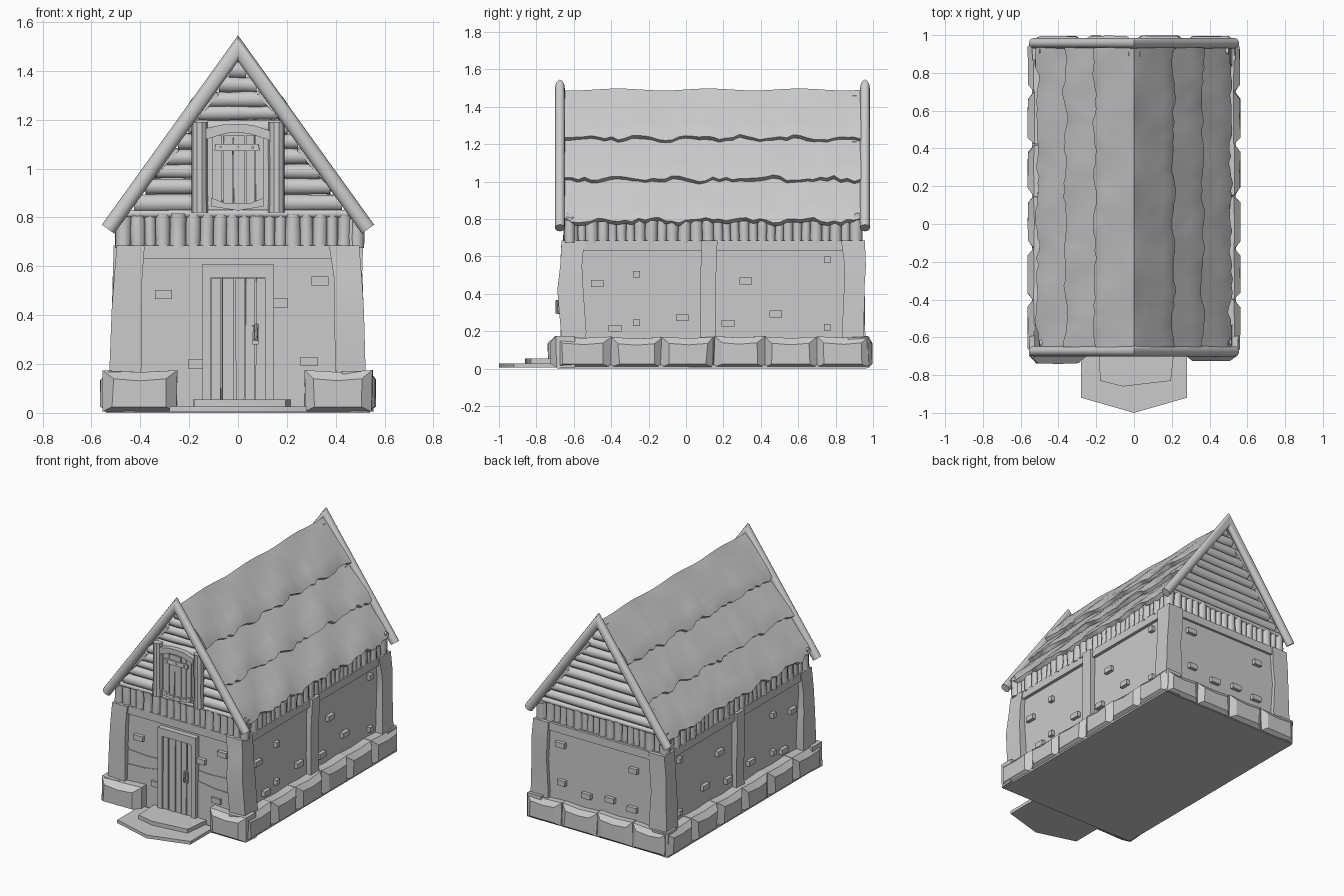
import bpy, bmesh, math, random
from mathutils import Vector

if "Cube" in bpy.data.objects:
    bpy.data.objects.remove(bpy.data.objects["Cube"])

random.seed(4)
SLOPE = Vector((0.584, 0, -0.812))    # down the right-hand roof side
NORMAL = Vector((0.812, 0, 0.584))


def jit(a):
    return random.uniform(-a, a)


def loft(bm, rings):
    """Closed skin through rings of equal point count."""
    vs = [[bm.verts.new(p) for p in r] for r in rings]
    n = len(vs[0])
    for a, b in zip(vs, vs[1:]):
        for i in range(n):
            bm.faces.new((a[i], a[(i + 1) % n], b[(i + 1) % n], b[i]))
    bm.faces.new(vs[0])
    bm.faces.new(vs[-1])


def box(bm, x0, x1, y0, y1, z0, z1, j=0.0):
    loft(bm, [[(x + jit(j), y + jit(j), z) for x, y in
               ((x0, y0), (x1, y0), (x1, y1), (x0, y1))] for z in (z0, z1)])


def log(bm, a, b, r, n=10, wobble=0.0):
    a, b = Vector(a), Vector(b)
    q = (b - a).to_track_quat('Z', 'Y')
    rings = []
    for t in (0, 0.35, 0.7, 1):
        c, rr = a.lerp(b, t), r * (1 + jit(wobble))
        rings.append([c + q @ Vector((rr * math.cos(2 * math.pi * k / n),
                                      rr * math.sin(2 * math.pi * k / n), 0)) for k in range(n)])
    loft(bm, rings)


def prism(bm, pts, vec):
    pts = [Vector(p) for p in pts]
    loft(bm, [pts, [p + Vector(vec) for p in pts]])


def part(name, build, angle=35):
    bm = bmesh.new()
    build(bm)
    bmesh.ops.recalc_face_normals(bm, faces=bm.faces)
    me = bpy.data.meshes.new(name)
    bm.to_mesh(me)
    bm.free()
    ob = bpy.data.objects.new(name, me)
    bpy.context.collection.objects.link(ob)
    bpy.ops.object.select_all(action='DESELECT')
    ob.select_set(True)
    bpy.context.view_layer.objects.active = ob
    bpy.ops.object.shade_smooth_by_angle(angle=math.radians(angle))


# Main walls with gable core, floor and top rim
def walls(bm):
    prism(bm, [(-.47, -.635, .01), (.47, -.635, .01), (.47, -.635, .69), (-.47, -.635, .69)], (0, 1.565, 0))
    prism(bm, [(-.46, -.6, .68), (.46, -.6, .68), (.46, -.6, .76), (0, -.6, 1.41), (-.46, -.6, .76)], (0, 1.49, 0))
    box(bm, -.54, .54, -.69, .965, 0, .02)
    box(bm, -.492, .492, -.652, .947, .63, .685)
    for s in (-1, 1):    # uneven plaster bands beside the door
        prism(bm, [(s * .14, -.645, .02), (s * .4, -.645, .02), (s * .4, -.645, .28),
                   (s * .27, -.645, .285), (s * .14, -.645, .305)], (0, .03, 0))
        prism(bm, [(s * .14, -.64, .02), (s * .4, -.64, .02), (s * .4, -.64, .38),
                   (s * .25, -.64, .37), (s * .14, -.64, .375)], (0, .03, 0))


# Leaning corner pillars and middle side posts
def pillars(bm):
    for sx in (-1, 1):
        for sy, yo in ((-1, -.668), (1, .957)):
            rings = []
            for z, flare, w in ((.01, .53, .12), (.2, .522, .13), (.42, .517, .12), (.55, .51, .115), (.685, .5, .12)):
                xo, xi = sx * (flare + jit(.004)), sx * (flare - w + jit(.008))
                y = yo + sy * (.02 if z == .42 and sx > 0 and sy < 0 else jit(.005))
                yi = yo - sy * (w + jit(.008))
                rings.append([(xo, y, z), (xi, y, z), (xi, yi, z), (xo, yi, z)])
            loft(bm, rings)
        rings = []
        for z in (.1, .3, .5, .685):
            x, y = sx * (.507 + jit(.006)), .122 + jit(.006)
            rings.append([(x, y - .042, z), (x, y + .042, z), (sx * .45, y + .042, z), (sx * .45, y - .042, z)])
        loft(bm, rings)


# Pillow-faced foundation stones
def stones(bm):
    def stone(u0, u1, base, sign, out, along_y):
        rings = []
        top = .17 + jit(.005)
        for d, iu, lo, hi in ((-.1, 0, 0, 0), (.005, 0, 0, 0), (out, .04, .02, .035)):
            ring = []
            for u, z in ((u0 + iu, .005 + lo), (u1 - iu, .005 + lo), (u1 - iu, top - hi),
                         ((u0 + u1) / 2, top - hi - .008), (u0 + iu, top - hi)):
                u, o = u + jit(.006), sign * (base + d + jit(.003))
                ring.append((o, u, z) if along_y else (u, o, z))
            rings.append(ring)
        loft(bm, rings)
    ys = [-.70, -.40, -.13, .15, .42, .70, .975]
    for s in (-1, 1):
        for a, b in zip(ys, ys[1:]):
            stone(a, b, .525, s, .037, True)
    stone(-.55, -.25, .69, -1, .048, False)
    stone(.27, .55, .69, -1, .035, False)
    for a, b in zip([-.54, -.27, 0, .27], [-.27, 0, .27, .54]):
        stone(a, b, .965, 1, .03, False)


# Small bricks showing through the plaster (u, z, half width)
def bricks(bm):
    h = .018
    for u, z, w in ((-.305, .485, .035), (.335, .54, .035), (.175, .45, .03), (-.175, .2, .03), (.29, .21, .035)):
        box(bm, u - w, u + w, -.66, -.6, z - h, z + h)
    for u, z, w in ((.3, .55, .035), (.29, .29, .03), (.1, .25, .035), (-.08, .27, .035), (-.25, .25, .035), (-.26, .52, .03)):
        box(bm, u - w, u + w, .9, .955, z - h, z + h)
    for u, z, w in ((-.475, .455, .034), (-.265, .505, .018), (-.38, .215, .034), (-.265, .245, .018), (-.02, .272, .034),
                    (.225, .242, .034), (.32, .468, .034), (.48, .292, .034), (.755, .582, .018), (.755, .22, .018)):
        for s in (-1, 1):
            box(bm, s * .46, s * .495, u - w, u + w, z - h, z + h)


# Row of short upright logs under the eaves
def palisade(bm):
    def row(u0, u1, place, top):
        u = u0
        while u < u1 - .02:
            r = random.uniform(.02, .033)
            log(bm, place(u + r, .675), place(u + r + jit(.004), top + jit(.006)), r * 1.08, 8, .05)
            u += 2 * r
    row(-.5, .49, lambda u, z: (u, -.622, z), .81)
    row(-.5, .49, lambda u, z: (u, .905, z), .81)
    for s in (-1, 1):
        row(-.64, .93, lambda u, z: (s * .465, u, z), .79)


# Horizontal gable logs
def gable_logs(bm):
    for y in (-.615, .9):
        log(bm, (-.5, y - .015 if y < 0 else y + .015, .815), (.5, y - .015 if y < 0 else y + .015, .815), .017)
        z = .86
        while z < 1.44:
            r = random.uniform(.03, .037)
            w = max(.03, (1.5 - z) / 1.391 - .035)
            log(bm, (-w, y, z + jit(.004)), (w, y, z + jit(.004)), r, 10, .07)
            z += r * 1.85


# Rafter pairs mitred at the apex
def rafters(bm):
    for y in (-.674, .957):
        rings = []
        for s, t in ((-1, 0), (-1, .5), (0, 1), (1, .5), (1, 0)):
            c = Vector((s * .532 * (1 - t), y, .752 + .74 * t))
            if s == 0:
                up = Vector((0, 0, .053))
                c.x = 0
            else:
                up = Vector((s * NORMAL.x, 0, NORMAL.z)) * .031
            if t == .5:
                c.x = s * .266
                c.z = 1.122
            rings.append([c + up * math.cos(k * math.pi / 6) + Vector((0, .027 * math.sin(k * math.pi / 6), 0))
                          for k in range(12)])
        loft(bm, rings)


# Overlapping thatch courses, each flaring at its ragged lower edge
def thatch(bm, s0, s1, h0, h1, sides):
    def pt(sg, s, h, y):
        p = Vector((0, y, 1.492)) + SLOPE * s + (Vector((0, 0, h / .584)) if s == 0 else NORMAL * h)
        return Vector((sg * p.x, p.y, p.z))
    n, steps, rings = 44, 7, []
    for j in range(n + 1):
        y = -.65 + 1.585 * j / n
        ends = {sg: s1 + .009 * math.sin(y * 23 + s1 * 9 + sg) + jit(.012) for sg in sides}
        outer, inner = [], []
        for sg in sides:
            col_o, col_i = [], []
            for i in range(steps + 1):
                t = i / steps
                s = s0 + (ends[sg] - s0) * t
                h = h0 + (h1 - h0) * t + .006 * t * math.sin(y * 14 + s * 11 + sg * 2) + jit(.003) * t
                if s == 0:
                    h = .003 * math.sin(y * 13)
                if t == 1:
                    h -= .008
                col_o.append(pt(sg, s, h, y))
                col_i.append(pt(sg, s, h - .03, y))
            if len(sides) == 2 and sg == -1:
                outer += col_o[::-1]
                inner += col_i[::-1]
            else:
                k = 1 if len(sides) == 2 else 0    # share the ridge point
                outer += col_o[k:]
                inner += col_i[k:]
        rings.append(outer + inner[::-1])
    loft(bm, rings)


# Door frame, planks and handle
def door(bm):
    for s in (-1, 1):
        box(bm, s * .11, s * .145, -.672, -.62, .03, .61)
    box(bm, -.111, .111, -.672, -.62, .555, .61)
    box(bm, -.11, .11, -.648, -.62, .04, .556)
    xs = [-.112, -.068, -.012, .028, .07, .112]
    for a, b in zip(xs, xs[1:]):
        box(bm, a + .003, b - .003, -.662 + jit(.003), -.63, .05, .553, .002)


def handle(bm):
    box(bm, .06, .082, -.672, -.655, .28, .36, .002)
    log(bm, (.072, -.69, .295), (.076, -.69, .365), .008, 8)
    log(bm, (.072, -.69, .30), (.072, -.66, .30), .007, 8)
    log(bm, (.075, -.69, .355), (.075, -.66, .355), .007, 8)


# Two flat door steps
def steps(bm):
    prism(bm, [(-.28, -.66, .005), (-.28, -.92, .005), (0, -1, .005), (.28, -.92, .005), (.28, -.66, .005)], (0, 0, .022))
    prism(bm, [(-.185, -.65, .02), (-.18, -.83, .02), (-.06, -.86, .02), (.195, -.83, .02), (.215, -.65, .02)], (0, 0, .034))


# Loft hatch: posts, arched lintel, planks, straps and nails
def hatch(bm):
    for s in (-1, 1):
        log(bm, (s * .157, -.65, .82), (s * .157, -.65, 1.19), .033, 10, .04)
    top = [(-.13, 1.165), (-.06, 1.18), (0, 1.182), (.06, 1.178), (.13, 1.155)]
    low = [(.13, 1.115), (.05, 1.142), (0, 1.147), (-.05, 1.144), (-.13, 1.12)]
    prism(bm, [(x, -.675, z) for x, z in top + low], (0, .06, 0))
    box(bm, -.125, .125, -.65, -.6, .83, 1.15)
    xs = [-.108, -.062, -.02, .03, .07, .105]
    for a, b in zip(xs, xs[1:]):
        box(bm, a + .002, b - .002, -.664 + jit(.003), -.63, .845, 1.135, .002)
    box(bm, -.095, .086, -.676, -.65, 1.072, 1.1, .003)
    prism(bm, [(-.11, -.676, .88), (-.11, -.676, .845), (0, -.676, .828), (.105, -.676, .845),
               (.105, -.676, .88), (.05, -.676, .848 + .01), (-.05, -.676, .848 + .01)], (0, .03, 0))
    for x, z in ((-.07, 1.086), (0, 1.086), (.06, 1.086), (-.075, .862), (-.02, .85), (.03, .85), (.075, .862)):
        log(bm, (x, -.682, z), (x, -.66, z), .006, 6)


part("walls", walls)
part("corner_pillars", pillars)
part("foundation_stones", stones, 25)
part("wall_bricks", bricks)
part("eave_logs", palisade, 50)
part("gable_logs", gable_logs, 50)
part("rafters", rafters, 50)
part("thatch_ridge", lambda bm: thatch(bm, 0, .33, 0, .03, (-1, 1)), 60)
for sg, label in ((-1, "left"), (1, "right")):
    part("thatch_middle_" + label, lambda bm: thatch(bm, .2, .6, -.018, .026, (sg,)), 60)
    part("thatch_lower_" + label, lambda bm: thatch(bm, .48, .865, -.018, .018, (sg,)), 60)
part("door", door)
part("door_handle", handle)
part("door_steps", steps)
part("loft_hatch", hatch)
